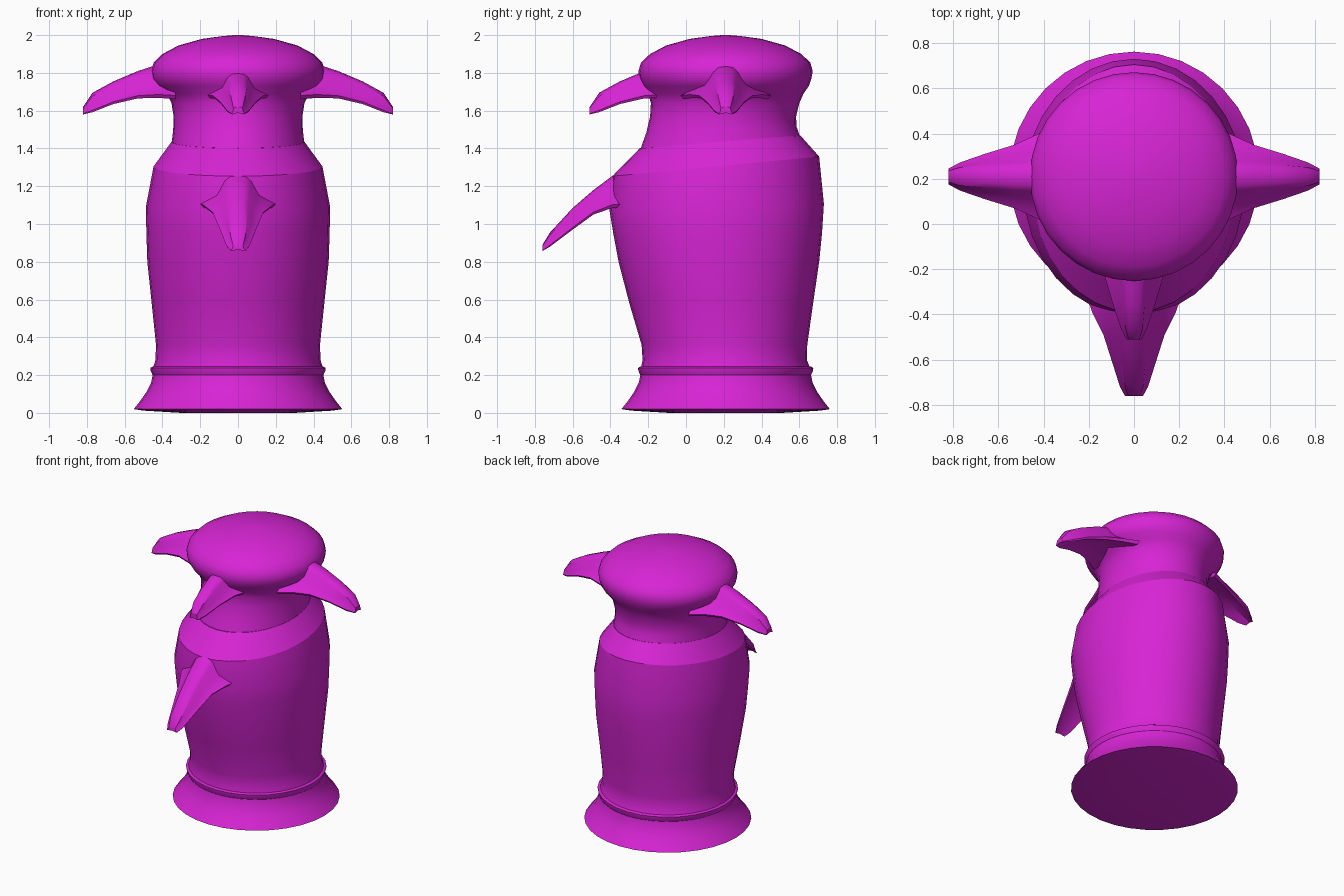
import bpy, bmesh, math
from mathutils import Vector, Matrix

if "Cube" in bpy.data.objects:
    bpy.data.objects.remove(bpy.data.objects["Cube"], do_unlink=True)

magenta = bpy.data.materials.new("magenta")
magenta.use_nodes = True
COLOUR = (0.68, 0.018, 0.66, 1)
magenta.diffuse_color = COLOUR
magenta.node_tree.nodes["Principled BSDF"].inputs["Base Color"].default_value = COLOUR

AXIS_Y = 0.21   # the head and the base share this centre line


def loft(name, rings, crease):
    """Skin a list of point rings, close both ends and shade smooth."""
    bm = bmesh.new()
    loops = [[bm.verts.new(p) for p in ring] for ring in rings]
    n = len(loops[0])
    for a, b in zip(loops, loops[1:]):
        for i in range(n):
            j = (i + 1) % n
            bm.faces.new((a[i], a[j], b[j], b[i]))
    bm.faces.new(loops[0])
    bm.faces.new(loops[-1])
    bmesh.ops.recalc_face_normals(bm, faces=bm.faces[:])
    mesh = bpy.data.meshes.new(name)
    bm.to_mesh(mesh)
    bm.free()
    mesh.materials.append(magenta)
    obj = bpy.data.objects.new(name, mesh)
    bpy.context.collection.objects.link(obj)
    bpy.ops.object.select_all(action='DESELECT')
    obj.select_set(True)
    bpy.context.view_layer.objects.active = obj
    bpy.ops.object.shade_smooth_by_angle(angle=math.radians(crease))
    return obj


def ring(z, rx, front, back, tilt=0.0, sides=32):
    """Oval ring between a front and a back y; tilt lifts its back."""
    cy, ry = (front + back) / 2, (back - front) / 2
    pts = []
    for i in range(sides):
        a = math.tau * i / sides
        y = ry * math.sin(a)
        pts.append(Vector((rx * math.cos(a), cy + y, z + tilt * y)))
    return pts


def round_ring(z, r):
    return ring(z, r, AXIS_Y - r, AXIS_Y + r)


# Flared foot with a raised band
foot = [(0, 0.3), (0.012, 0.5), (0.02, 0.552), (0.06, 0.52), (0.11, 0.485),
        (0.16, 0.46), (0.2, 0.452), (0.222, 0.462), (0.238, 0.464), (0.245, 0.452)]
loft("foot", [round_ring(z, r) for z, r in foot], 35)

# Leaning torso up to the tilted shoulder and neck base
torso = [(0.23, 0.452, -0.24, 0.66), (0.28, 0.437, -0.23, 0.64),
         (0.36, 0.434, -0.235, 0.642), (0.58, 0.457, -0.3, 0.673),
         (0.8, 0.48, -0.357, 0.705), (0.95, 0.485, -0.385, 0.72),
         (1.09, 0.488, -0.405, 0.73, 0.03), (1.305, 0.447, -0.39, 0.705, 0.095),
         (1.435, 0.352, -0.245, 0.605, 0.08)]
loft("torso", [ring(*t) for t in torso], 25)

# Neck, swelling out into the domed cap
neck = [(1.42, 0.352, -0.245, 0.607, 0.08), (1.5, 0.343, -0.21, 0.585, 0.04),
        (1.57, 0.341, -0.19, 0.583), (1.64, 0.352, -0.186, 0.6),
        (1.69, 0.378, -0.2, 0.622), (1.73, 0.432, -0.228, 0.65),
        (1.77, 0.456, -0.247, 0.664), (1.81, 0.46, -0.252, 0.671),
        (1.855, 0.446, -0.238, 0.658), (1.9, 0.4, -0.19, 0.61),
        (1.945, 0.315, -0.105, 0.525), (1.98, 0.19, 0.02, 0.4),
        (1.995, 0.08, 0.13, 0.29), (2.0, 0.02, 0.19, 0.23)]
loft("neck_and_cap", [ring(*t) for t in neck], 40)


# Curved fins: rows give reach, ridge height, ridge and wing half width, wing height
def fin(name, rows, heading, shift=0.0, width=1.0):
    turn = Matrix.Rotation(math.radians(heading), 4, 'Z')
    sections = []
    for d, top, ridge, wing, low in rows:
        h = top - low
        mid = ridge + (wing - ridge) * 0.35
        half = [(ridge * 0.6, top - h * 0.04), (ridge, top - h * 0.18),
                (mid, low + h * 0.38), (wing, low + h * 0.1), (wing * 0.93, low)]
        under = [(0, low + h * 0.22)]
        prof = ([(0, top)] + half + under + [(-s, z) for s, z in reversed(half)])
        sections.append([turn @ Vector((d + shift, s * width, z)) + Vector((0, AXIS_Y, 0))
                         for s, z in prof])
    loft(name, sections, 32)


upper = [(0.33, 1.86, 0.075, 0.24, 1.66), (0.42, 1.845, 0.068, 0.19, 1.668),
         (0.53, 1.81, 0.06, 0.14, 1.665), (0.66, 1.755, 0.05, 0.1, 1.635),
         (0.77, 1.695, 0.04, 0.062, 1.592), (0.82, 1.62, 0.025, 0.035, 1.58)]
lower = [(0.5, 1.3, 0.075, 0.22, 1.09), (0.6, 1.255, 0.07, 0.185, 1.085),
         (0.7, 1.18, 0.06, 0.135, 1.05), (0.81, 1.085, 0.052, 0.1, 0.97),
         (0.93, 0.955, 0.04, 0.062, 0.88), (0.97, 0.89, 0.025, 0.04, 0.857)]
fin("left_fin", upper, 0)
fin("right_fin", upper, 180)
fin("upper_front_fin", upper, -90, shift=-0.1, width=0.95)
fin("lower_front_fin", lower, -90)
